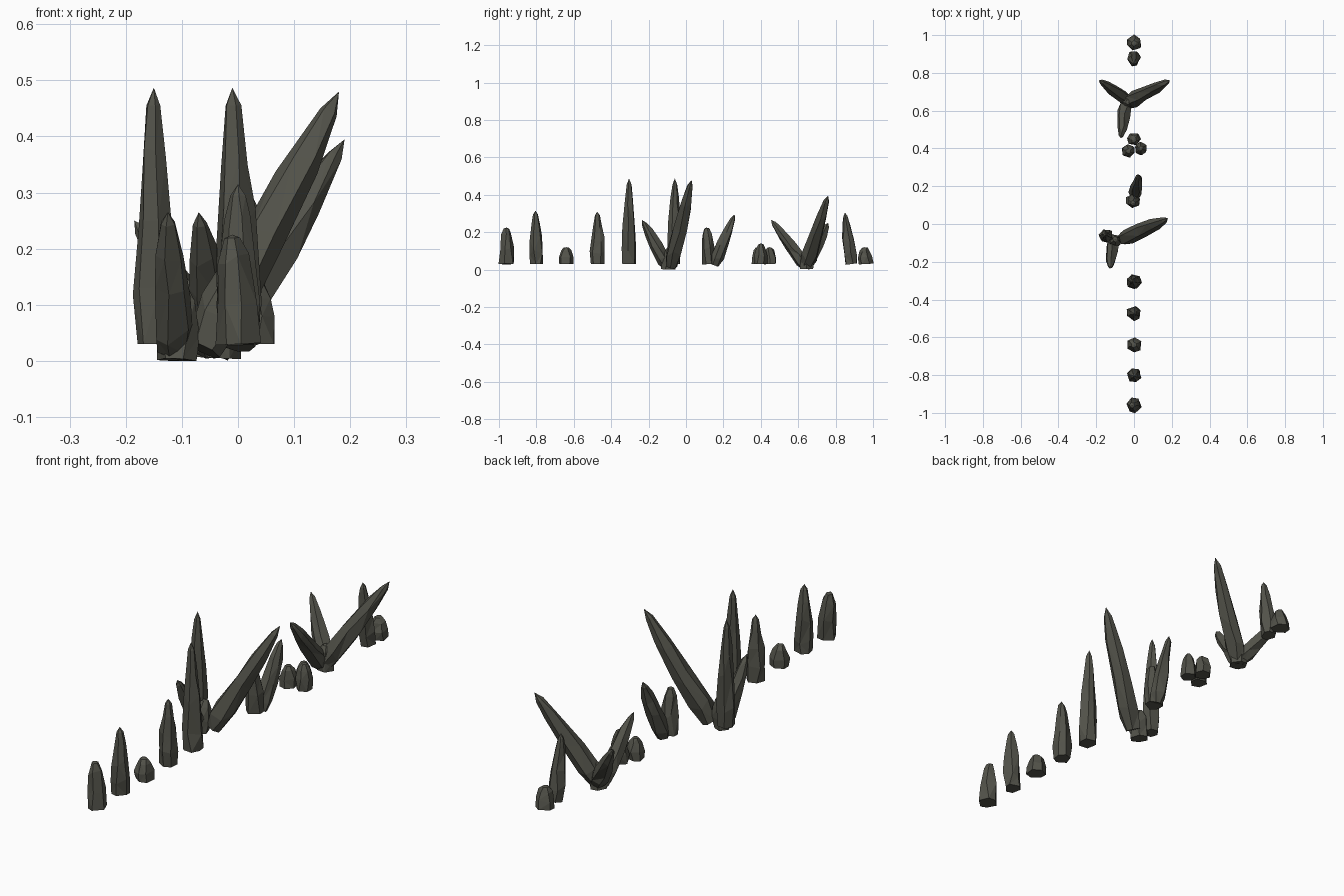
import bpy, bmesh, random
from math import cos, sin, tau
from mathutils import Vector

cube = bpy.data.objects.get("Cube")
if cube:
    bpy.data.objects.remove(cube, do_unlink=True)

stone = bpy.data.materials.new("dark olive stone")
stone.use_nodes = True
colour = (0.085, 0.085, 0.068, 1)
stone.diffuse_color = colour
stone.node_tree.nodes["Principled BSDF"].inputs["Base Color"].default_value = colour

# Silhouettes: (height fraction, radius fraction)
SPIRE = [(0, .9), (.2, 1), (.47, .85), (.75, .58), (.93, .34)]
STUMP = [(0, .98), (.4, .95), (.78, .7), (.97, .36)]
BRANCH = [(0, .75), (.16, 1), (.42, .92), (.7, .72), (.92, .38)]


def rock(name, base, tip, radius, profile=SPIRE, seed=0, sides=6):
    """Faceted, irregular tapering column from base to a slanted tip."""
    rng = random.Random(seed)
    base, tip = Vector(base), Vector(tip)
    axis = tip - base
    turn = Vector((0, 0, 1)).rotation_difference(axis.normalized())
    start = rng.random() * tau
    bm = bmesh.new()
    rings = []
    for i, (t, r) in enumerate(profile):
        ring = []
        for s in range(sides):
            a = start + tau * (s + rng.uniform(-.2, .2)) / sides
            rad = radius * r * rng.uniform(.88, 1.1)
            lift = rng.uniform(-.06, .06) * axis.length if 0 < i < len(profile) - 1 else 0
            p = base + axis * t + turn @ Vector((cos(a) * rad, sin(a) * rad, lift))
            p.z = max(p.z, 0)
            ring.append(bm.verts.new(p))
        rings.append(ring)
    for low, high in zip(rings, rings[1:]):
        for s in range(sides):
            n = (s + 1) % sides
            bm.faces.new((low[s], low[n], high[n], high[s]))
    bm.faces.new(rings[0][::-1])
    peak = bm.verts.new(tip)
    for s in range(sides):
        bm.faces.new((rings[-1][s], rings[-1][(s + 1) % sides], peak))
    bmesh.ops.triangulate(bm, faces=bm.faces[:])
    bmesh.ops.recalc_face_normals(bm, faces=bm.faces[:])
    mesh = bpy.data.meshes.new(name)
    bm.to_mesh(mesh)
    bm.free()
    mesh.materials.append(stone)
    obj = bpy.data.objects.new(name, mesh)
    bpy.context.collection.objects.link(obj)


FLOOR = .03

# Row of single standing stones
rock("short_stone", (0, -.96, FLOOR), (-.01, -.96, .225), .041, STUMP, 1)
rock("medium_stone", (0, -.8, FLOOR), (0, -.805, .315), .04, SPIRE, 2)
rock("pebble", (0, -.64, FLOOR), (0, -.64, .12), .041, STUMP, 3)
rock("tapered_stone", (0, -.47, FLOOR), (0, -.475, .31), .041, SPIRE, 4)
rock("tall_stone", (0, -.305, FLOOR), (-.01, -.305, .487), .042, SPIRE, 5)

# Large cluster
rock("large_cluster_upright", (-.147, -.063, FLOOR), (-.15, -.06, .487), .038, SPIRE, 6)
rock("large_cluster_long_branch", (-.06, -.08, .02), (.18, .03, .48), .046, BRANCH, 7)
rock("large_cluster_front_branch", (-.115, -.1, .02), (-.125, -.235, .265), .036, BRANCH, 8)
rock("large_cluster_foot", (-.11, -.095, 0), (-.1, -.08, .13), .04, STUMP, 9)

# Forked stone
rock("fork_short_prong", (-.005, .125, FLOOR), (-.005, .11, .225), .038, STUMP, 10)
rock("fork_long_prong", (.005, .15, .025), (.025, .26, .295), .036, BRANCH, 11)

# Heap of pebbles
rock("heap_pebble_back", (0, .45, FLOOR), (0, .445, .12), .037, STUMP, 12)
rock("heap_pebble_left", (.036, .4, FLOOR), (.036, .4, .14), .035, STUMP, 13)
rock("heap_pebble_right", (-.03, .385, FLOOR), (-.03, .385, .12), .037, STUMP, 14)

# Three-way cluster
rock("spread_cluster_left_branch", (-.04, .64, .02), (.19, .76, .395), .042, BRANCH, 15)
rock("spread_cluster_right_branch", (-.03, .65, .02), (-.185, .76, .25), .036, BRANCH, 16)
rock("spread_cluster_front_branch", (-.045, .64, .02), (-.07, .455, .265), .036, BRANCH, 17)
rock("spread_cluster_foot", (-.035, .645, .005), (-.03, .645, .11), .04, STUMP, 18)

# Back pair
rock("back_spire", (0, .885, FLOOR), (0, .85, .305), .038, SPIRE, 19)
rock("back_pebble", (0, .96, FLOOR), (0, .955, .12), .041, STUMP, 20)
